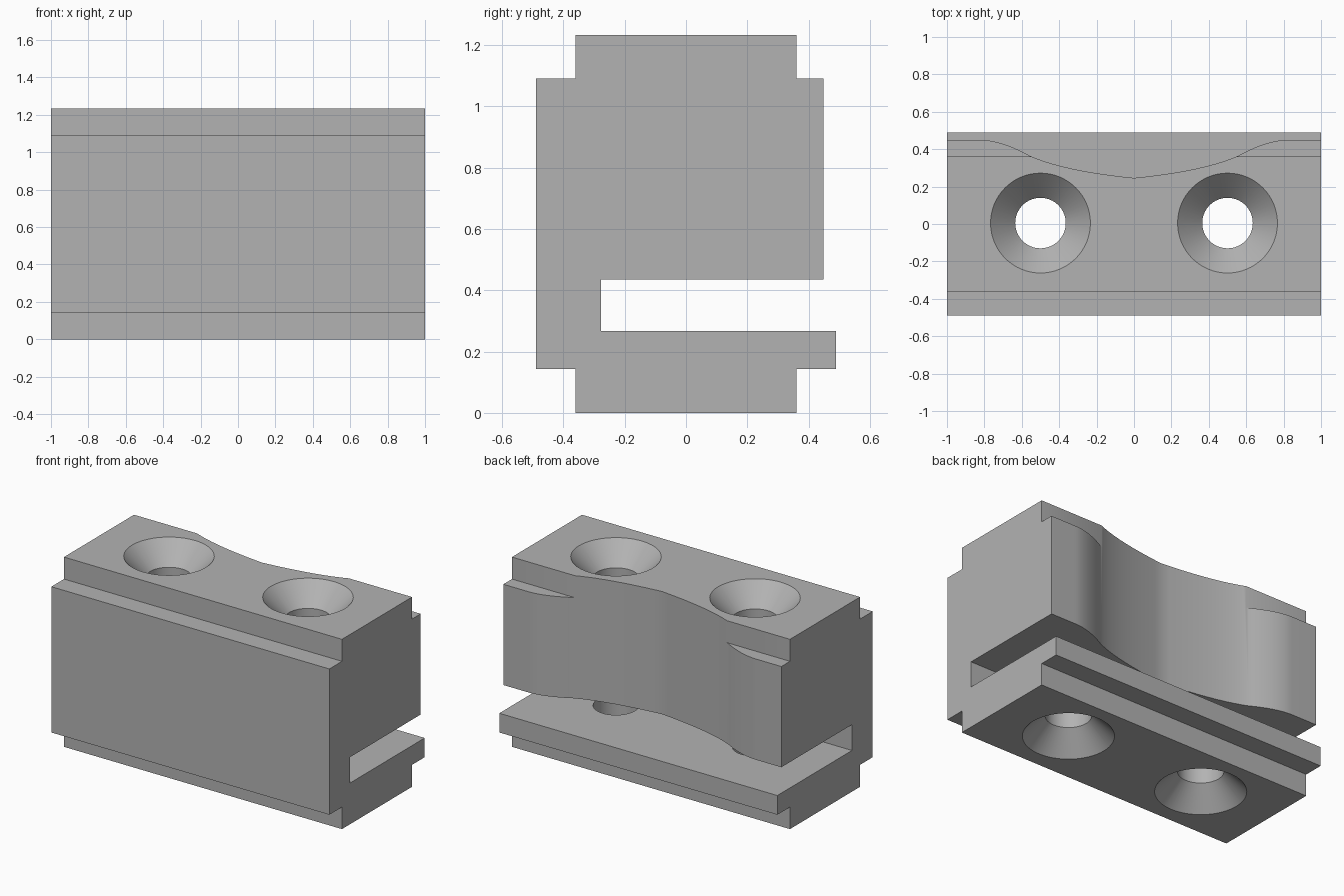
import bpy, bmesh, math
from mathutils import Matrix, Vector

old = bpy.data.objects.get("Cube")
if old:
    bpy.data.objects.remove(old, do_unlink=True)

GREY = (0.45, 0.45, 0.45, 1)
grey = bpy.data.materials.new("plain grey")
grey.use_nodes = True
grey.diffuse_color = GREY
grey.node_tree.nodes["Principled BSDF"].inputs["Base Color"].default_value = GREY

HEIGHT, HALF_TOP, HALF_BODY = 1.234, 0.36, 0.49
STEP = 0.143                      # height of the top and bottom steps
SLOT_Z = (0.268, 0.436)
HOLE_Y, HOLE_R, SINK_R, SINK_DEPTH = 0.005, 0.135, 0.267, 0.135


def make_object(name, bm):
    bmesh.ops.recalc_face_normals(bm, faces=bm.faces)
    mesh = bpy.data.meshes.new(name)
    bm.to_mesh(mesh)
    bm.free()
    mesh.materials.append(grey)
    obj = bpy.data.objects.new(name, mesh)
    bpy.context.collection.objects.link(obj)
    return obj


def extrude(name, points, offset):
    bm = bmesh.new()
    face = bm.faces.new([bm.verts.new(p) for p in points])
    result = bmesh.ops.extrude_face_region(bm, geom=[face])
    verts = [g for g in result["geom"] if isinstance(g, bmesh.types.BMVert)]
    bmesh.ops.translate(bm, verts=verts, vec=offset)
    return make_object(name, bm)


def lathe(name, profile, centre, segments=64):
    """Closed solid of revolution from (radius, z) rings."""
    bm = bmesh.new()
    rings = []
    for r, z in profile:
        angles = [2 * math.pi * i / segments for i in range(segments)]
        rings.append([bm.verts.new((r * math.cos(a), r * math.sin(a), z)) for a in angles])
    for low, high in zip(rings, rings[1:]):
        for i in range(segments):
            j = (i + 1) % segments
            bm.faces.new((low[i], low[j], high[j], high[i]))
    bm.faces.new(rings[0])
    bm.faces.new(rings[-1])
    bmesh.ops.transform(bm, matrix=Matrix.Translation(centre), verts=bm.verts)
    return make_object(name, bm)


def curve(a, b, c, steps=14):
    """Quadratic curve from a to c with control point b."""
    a, b, c = Vector(a), Vector(b), Vector(c)
    ts = [i / steps for i in range(steps + 1)]
    return [a * (1 - t) ** 2 + b * 2 * t * (1 - t) + c * t * t for t in ts]


def cut(target, cutter):
    cutter.hide_render = True
    mod = target.modifiers.new(cutter.name, 'BOOLEAN')
    mod.operation = 'DIFFERENCE'
    mod.solver = 'EXACT'
    mod.object = cutter
    bpy.context.view_layer.objects.active = target
    bpy.ops.object.modifier_apply(modifier=mod.name)
    bpy.data.objects.remove(cutter, do_unlink=True)


# Clamp block: stepped profile with a slot open to the back
top_step = HEIGHT - STEP
profile = [
    (-HALF_TOP, 0), (HALF_TOP, 0), (HALF_TOP, STEP), (HALF_BODY, STEP),
    (HALF_BODY, SLOT_Z[0]), (-0.277, SLOT_Z[0]), (-0.277, SLOT_Z[1]),
    (HALF_BODY, SLOT_Z[1]), (HALF_BODY, top_step), (HALF_TOP, top_step),
    (HALF_TOP, HEIGHT), (-HALF_TOP, HEIGHT), (-HALF_TOP, top_step),
    (-HALF_BODY, top_step), (-HALF_BODY, STEP), (-HALF_TOP, STEP),
]
block = extrude("clamp_block", [(-1, y, z) for y, z in profile], (2, 0, 0))

# Curved back of the upper jaw
half = [Vector((1.1, 0.449))]
half += curve((0.82, 0.449), (0.71, 0.449), (0.56, 0.366))
half += curve((0.56, 0.366), (0.377, 0.284), (0, 0.246))[1:]
wave = half + [Vector((-p.x, p.y)) for p in reversed(half[:-1])]
wave += [Vector((-1.1, 0.7)), Vector((1.1, 0.7))]
cut(block, extrude("back_cutter", [(p.x, p.y, 0.35) for p in wave], (0, 0, 1)))

# Screw holes countersunk at both ends
over = 0.02
flare = SINK_R + over * (SINK_R - HOLE_R) / SINK_DEPTH
hole = [(flare, -over), (HOLE_R, SINK_DEPTH),
        (HOLE_R, HEIGHT - SINK_DEPTH), (flare, HEIGHT + over)]
for side in (-1, 1):
    cut(block, lathe("hole_cutter", hole, (side * 0.5, HOLE_Y, 0)))

# Smooth the curves, keep the corners sharp
bpy.ops.object.select_all(action='DESELECT')
block.select_set(True)
bpy.context.view_layer.objects.active = block
bpy.ops.object.shade_smooth_by_angle(angle=math.radians(25))
